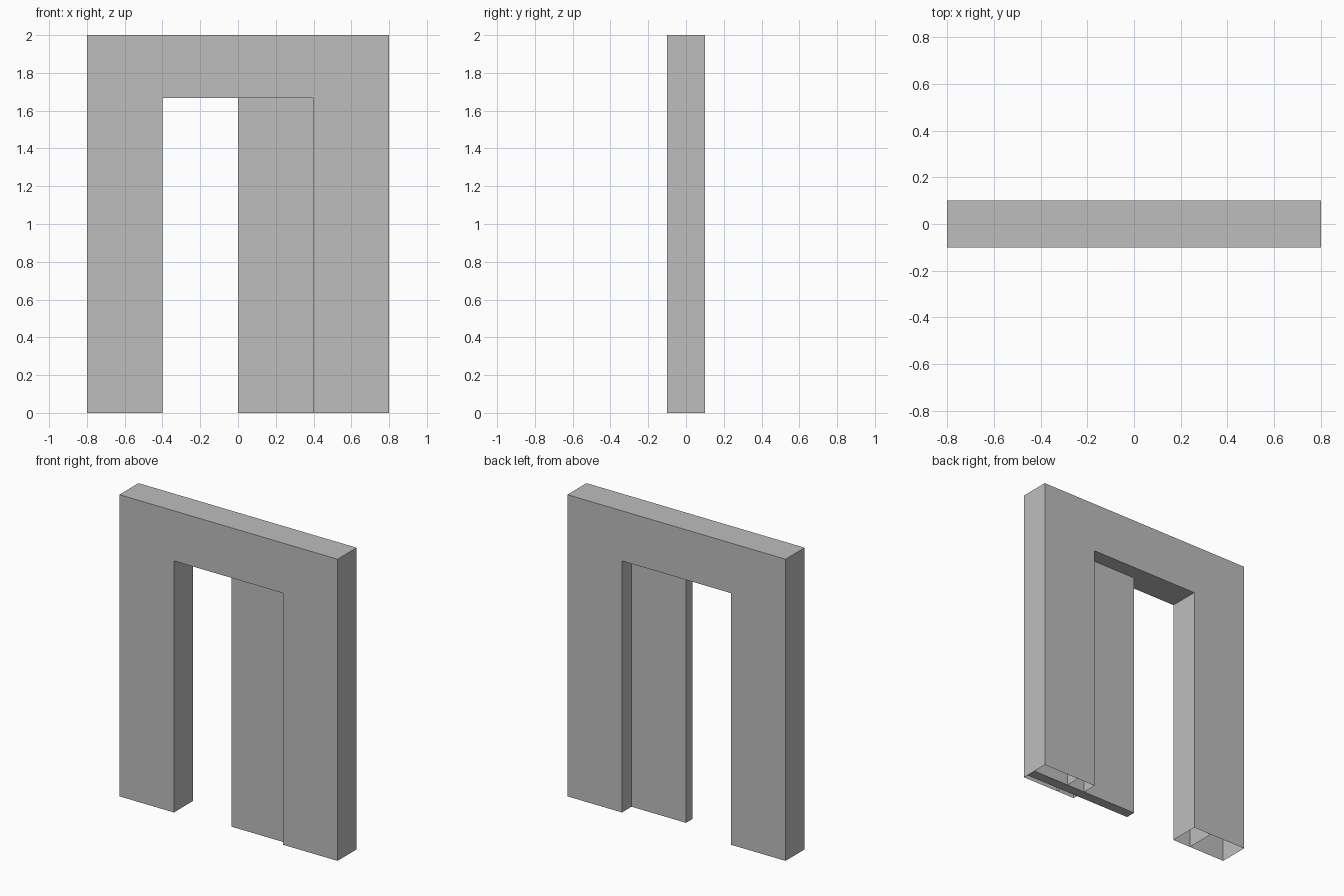
import bpy, bmesh

if "Cube" in bpy.data.objects:
    bpy.data.objects.remove(bpy.data.objects["Cube"])

GREY = bpy.data.materials.new("plain grey")
GREY.diffuse_color = (0.515, 0.515, 0.515, 1)
GREY.use_nodes = True
GREY.node_tree.nodes["Principled BSDF"].inputs["Base Color"].default_value = GREY.diffuse_color

W, D, H = 0.8, 0.1, 2.0            # half width, half depth, height of the wall
OPEN_X, OPEN_Z = 0.4, 1.668        # half width and height of the doorway
RIB_X = 0.533                      # position of the ribs inside the hollow posts


def finish(bm, name):
    mesh = bpy.data.meshes.new(name)
    bm.to_mesh(mesh)
    bm.free()
    mesh.materials.append(GREY)
    obj = bpy.data.objects.new(name, mesh)
    bpy.context.collection.objects.link(obj)
    return obj


# Wall with doorway: an arch profile extruded in depth, hollow and open underneath
bm = bmesh.new()
profile = [(-W, 0), (-OPEN_X, 0), (-OPEN_X, OPEN_Z), (OPEN_X, OPEN_Z),
           (OPEN_X, 0), (W, 0), (W, H), (-W, H)]
face = bm.faces.new([bm.verts.new((x, -D, z)) for x, z in profile])
ext = bmesh.ops.extrude_face_region(bm, geom=[face], use_keep_orig=True)
bmesh.ops.translate(bm, vec=(0, 2 * D, 0),
                    verts=[g for g in ext["geom"] if isinstance(g, bmesh.types.BMVert)])
bmesh.ops.recalc_face_normals(bm, faces=bm.faces)
feet = [f for f in bm.faces if all(v.co.z < 0.001 for v in f.verts)]
bmesh.ops.delete(bm, geom=feet, context='FACES')
finish(bm, "door_wall")

# Upright ribs inside the two posts
for side, name in ((-1, "left_post_rib"), (1, "right_post_rib")):
    bm = bmesh.new()
    x = side * RIB_X
    bm.faces.new([bm.verts.new((x, y, z)) for y, z in
                  ((-D, 0), (D, 0), (D, OPEN_Z), (-D, OPEN_Z))])
    finish(bm, name)

# Sliding door, half pushed into the right post
bm = bmesh.new()
bmesh.ops.create_cube(bm, size=1)
bmesh.ops.scale(bm, vec=(0.8, 0.067, OPEN_Z), verts=bm.verts)
bmesh.ops.translate(bm, vec=(0.4, -0.0335, OPEN_Z / 2), verts=bm.verts)
finish(bm, "sliding_door")
